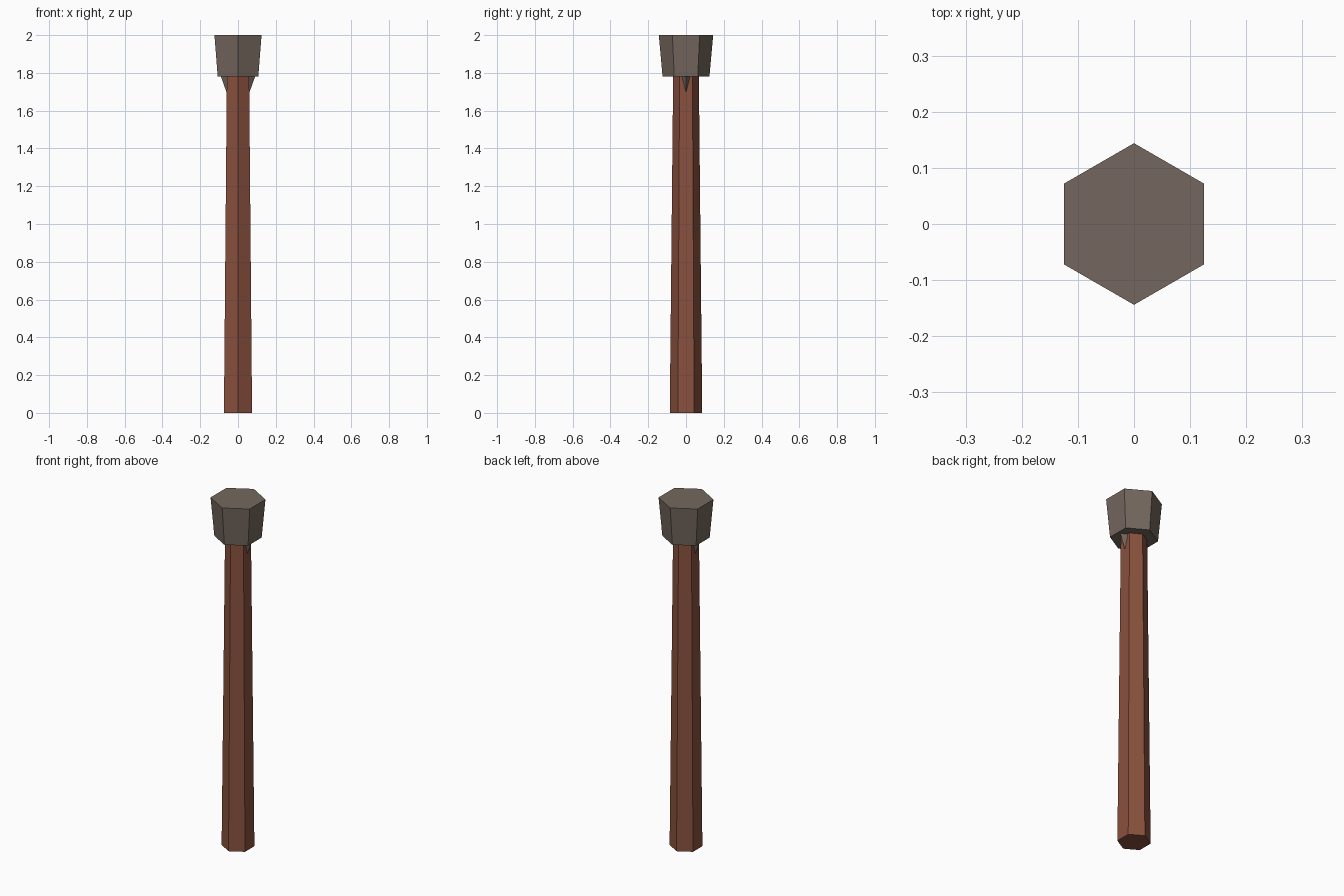
import bpy, bmesh, math

if "Cube" in bpy.data.objects:
    bpy.data.objects.remove(bpy.data.objects["Cube"])


def material(name, rgb):
    m = bpy.data.materials.new(name)
    m.diffuse_color = (*rgb, 1)
    m.use_nodes = True
    m.node_tree.nodes["Principled BSDF"].inputs["Base Color"].default_value = m.diffuse_color
    return m


wood = material("red brown wood", (0.25, 0.082, 0.048))
stone = material("grey brown metal", (0.175, 0.137, 0.112))


def add_object(name, bm, mat):
    bmesh.ops.recalc_face_normals(bm, faces=bm.faces)
    mesh = bpy.data.meshes.new(name)
    bm.to_mesh(mesh)
    bm.free()
    mesh.materials.append(mat)
    obj = bpy.data.objects.new(name, mesh)
    bpy.context.collection.objects.link(obj)
    return obj


def tapered_hexagon(name, r_low, r_high, z_low, z_high, mat):
    """Six-sided tapered prism with corners on the y axis."""
    bm = bmesh.new()
    rings = []
    for r, z in ((r_low, z_low), (r_high, z_high)):
        angles = [math.radians(30 + 60 * i) for i in range(6)]
        rings.append([bm.verts.new((r * math.cos(a), r * math.sin(a), z)) for a in angles])
    for i in range(6):
        j = (i + 1) % 6
        bm.faces.new((rings[0][i], rings[0][j], rings[1][j], rings[1][i]))
    bm.faces.new(rings[0])
    bm.faces.new(rings[1])
    return add_object(name, bm, mat)


# Shaft and flared head
tapered_hexagon("shaft", 0.086, 0.068, 0.0, 1.79, wood)
tapered_hexagon("head", 0.124, 0.144, 1.78, 2.0, stone)

# Small pointed brackets under the head, left and right
for side, label in ((-1, "left"), (1, "right")):
    bm = bmesh.new()
    tip = bm.verts.new((side * 0.058, 0, 1.69))
    base = [bm.verts.new((side * x, y, 1.785))
            for x, y in ((0.092, 0), (0.056, 0.024), (0.056, -0.024))]
    bm.faces.new(base)
    for i in range(3):
        bm.faces.new((base[i], base[(i + 1) % 3], tip))
    add_object(label + "_bracket", bm, stone)
